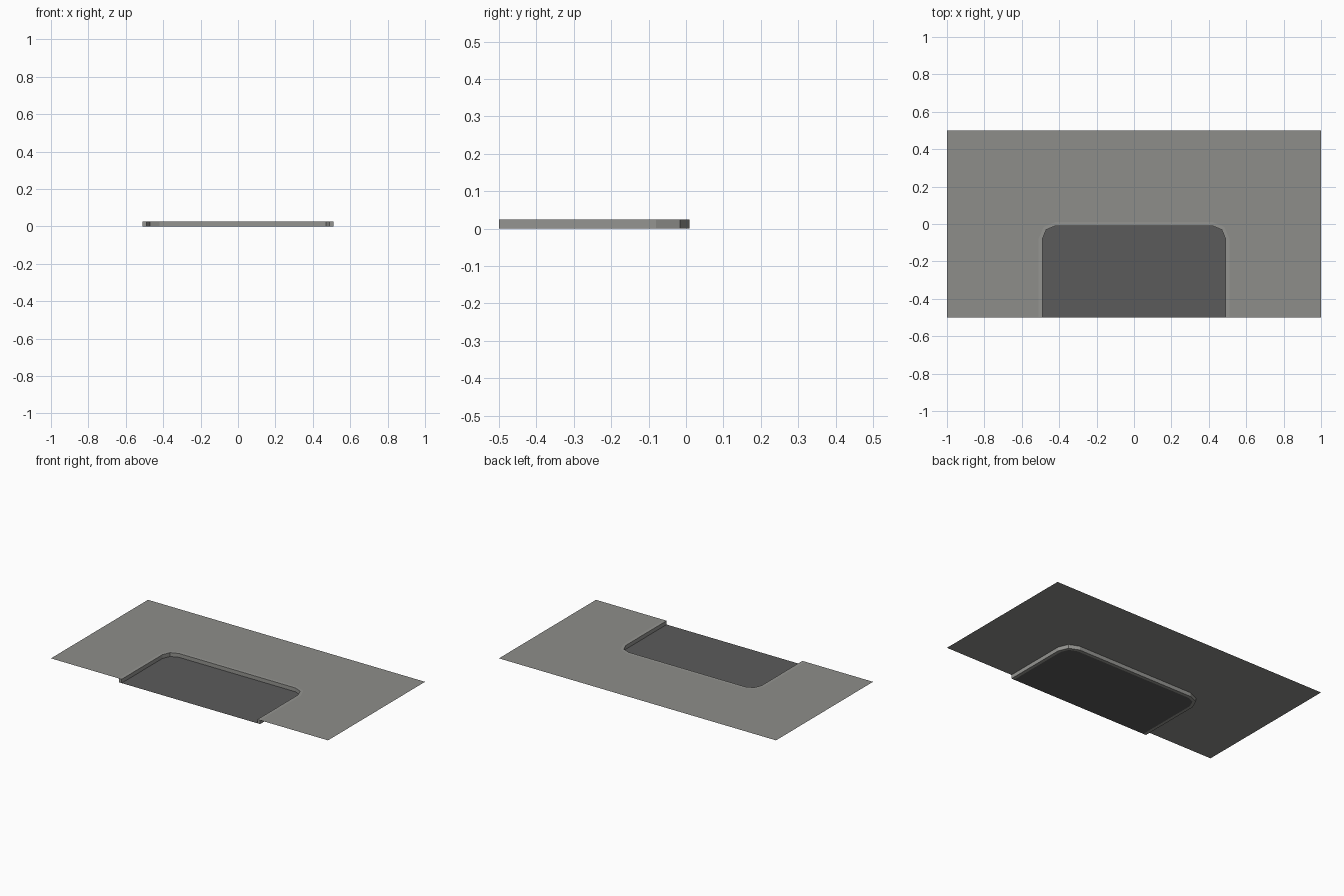
import bpy, bmesh, math

if "Cube" in bpy.data.objects:
    bpy.data.objects.remove(bpy.data.objects["Cube"])

TOP = 0.025      # pavement and kerb top; the road surface lies at z = 0
CX, CY = 0.42, -0.08   # corner centre of the rounded bay


def material(name, col):
    m = bpy.data.materials.new(name)
    m.diffuse_color = (*col, 1)
    m.use_nodes = True
    m.node_tree.nodes["Principled BSDF"].inputs["Base Color"].default_value = m.diffuse_color
    return m


def outline(r):
    """U-shaped bay outline with two-facet corners, right front to left front."""
    arc = [(CX + r * math.cos(a), CY + r * math.sin(a))
           for a in (0, math.pi / 4, math.pi / 2)]
    right = [(CX + r, -0.5)] + arc
    return right + [(-x, y) for x, y in reversed(right)]


def build(name, mat, maker):
    bm = bmesh.new()
    maker(bm)
    me = bpy.data.meshes.new(name)
    bm.to_mesh(me)
    bm.free()
    me.materials.append(mat)
    ob = bpy.data.objects.new(name, me)
    bpy.context.collection.objects.link(ob)
    return ob


outer, inner = outline(0.09), outline(0.07)


# flat pavement wrapped around the bay
def pavement(bm):
    rim = [(1, -0.5), (1, CY), (1, 0.5), (CX, 0.5)]
    rim += [(-x, y) for x, y in reversed(rim)]
    a = [bm.verts.new((x, y, TOP)) for x, y in outer]
    b = [bm.verts.new((x, y, TOP)) for x, y in rim]
    for i in range(len(a) - 1):
        bm.faces.new((a[i], b[i], b[i + 1], a[i + 1]))


# kerb: rectangular section swept along the bay outline
def kerb(bm):
    rings = []
    for (ox, oy), (ix, iy) in zip(outer, inner):
        rings.append([bm.verts.new(p) for p in
                      ((ox, oy, 0), (ox, oy, TOP), (ix, iy, TOP), (ix, iy, 0))])
    for p, q in zip(rings, rings[1:]):
        for k in range(4):
            n = (k + 1) % 4
            bm.faces.new((p[k], q[k], q[n], p[n]))
    bm.faces.new(rings[0])
    bm.faces.new(rings[-1][::-1])
    bmesh.ops.recalc_face_normals(bm, faces=bm.faces)


# sunken road surface filling the bay
def road(bm):
    bm.faces.new([bm.verts.new((x, y, 0)) for x, y in inner])


build("pavement", material("pavement grey", (0.27, 0.27, 0.255)), pavement)
build("kerb", material("kerb grey", (0.30, 0.30, 0.285)), kerb)
build("road_surface", material("asphalt grey", (0.105, 0.105, 0.105)), road)
